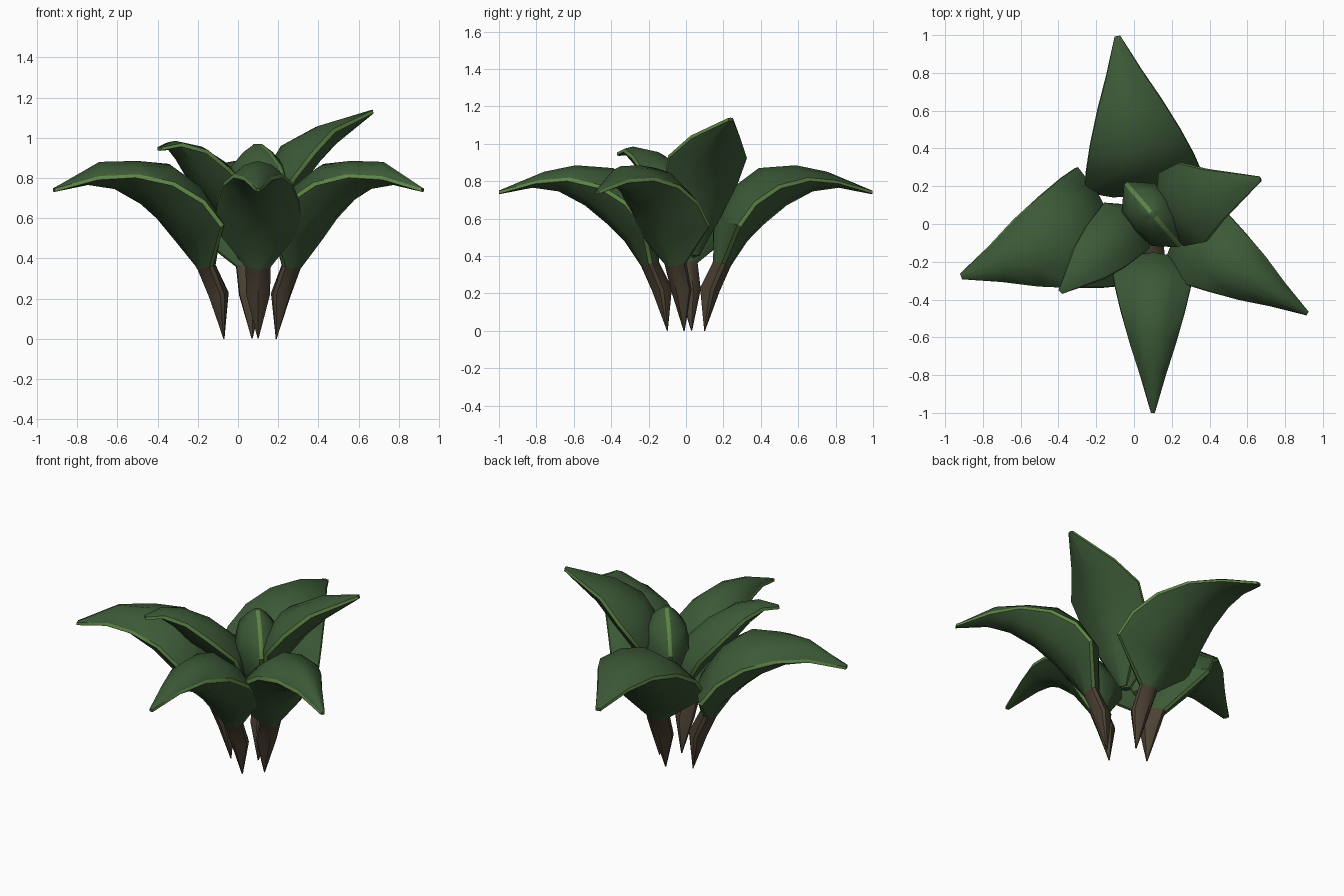
import bpy, bmesh
from math import cos, sin, radians
from mathutils import Vector

if "Cube" in bpy.data.objects:
    bpy.data.objects.remove(bpy.data.objects["Cube"])


def material(name, color):
    m = bpy.data.materials.new(name)
    m.diffuse_color = (*color, 1)
    m.use_nodes = True
    m.node_tree.nodes["Principled BSDF"].inputs["Base Color"].default_value = m.diffuse_color
    return m


GREEN = material("leaf_green", (0.045, 0.10, 0.038))
LIGHT = material("rim_green", (0.11, 0.23, 0.06))
BROWN = material("stalk_brown", (0.075, 0.055, 0.035))
MATS = [GREEN, LIGHT, BROWN]


def leaf(name, base, azimuth, stations, width, brown=0, edge=0.011, full=0.74, reach=1.0):
    """Thick lens-section leaf; station = top (r, z), rim (r, z), underside (r, z), width factor."""
    a = radians(azimuth)
    out = Vector((cos(a), sin(a), 0)) * reach
    side = Vector((-sin(a), cos(a), 0))
    origin = Vector((base[0], base[1], 0))
    bm = bmesh.new()
    rings = []
    for i, (tr, tz, rr, rz, br, bz, w) in enumerate(stations):
        top, rim, bot = Vector((tr, tz)), Vector((rr, rz)), Vector((br, bz))
        d = top - bot
        e = d.normalized() * min(edge, d.length * 0.4)
        w *= 0.21 if i <= brown and brown else width   # stalks share one width
        ring = [(rim + e, w), (rim.lerp(top, full), w * 0.55), (top, 0),
                (rim.lerp(top, full), -w * 0.55), (rim + e, -w),
                (rim - e, -w), (rim.lerp(bot, full), -w * 0.55), (bot, 0),
                (rim.lerp(bot, full), w * 0.55), (rim - e, w)]
        rings.append([bm.verts.new(origin + out * p.x + side * s + Vector((0, 0, p.y)))
                      for p, s in ring])
    for i in range(len(rings) - 1):
        for j in range(10):
            k = (j + 1) % 10
            f = bm.faces.new((rings[i][j], rings[i][k], rings[i + 1][k], rings[i + 1][j]))
            f.material_index = 2 if i < brown else (1 if j in (4, 9) else 0)
    bm.faces.new(rings[0])
    bm.faces.new(rings[-1])
    bmesh.ops.recalc_face_normals(bm, faces=bm.faces)
    me = bpy.data.meshes.new(name)
    bm.to_mesh(me)
    bm.free()
    for m in MATS:
        me.materials.append(m)
    ob = bpy.data.objects.new(name, me)
    bpy.context.collection.objects.link(ob)
    bpy.context.view_layer.objects.active = ob
    ob.select_set(True)
    bpy.ops.object.shade_smooth_by_angle(angle=radians(40))
    ob.select_set(False)


# Arching outer leaves on pointed stalks
STALK = [
    (-.003, .003, 0, 0, .003, .003, .01),
    (-.025, .23, .03, .22, .08, .21, .28),
    (.045, .37, .09, .36, .14, .345, .30),
]
BLADE = [
    (.05, .60, .13, .56, .23, .48, 1.04),
    (.17, .78, .22, .68, .32, .57, .97),
    (.29, .87, .36, .77, .44, .67, .81),
    (.49, .885, .53, .81, .58, .745, .58),
    (.66, .85, .70, .795, .72, .765, .32),
    (.90, .75, .90, .74, .90, .73, .05),
]
# Side leaves keep a flatter crown before the tip drops
FLAT = BLADE[:3] + [
    (.46, .885, .53, .81, .58, .745, .59),
    (.66, .88, .70, .80, .72, .765, .32),
    BLADE[5],
]
leaf("front_leaf", (.10, -.10), -90, STALK + BLADE, .21, 2)
leaf("back_leaf", (.07, .10), 100, STALK + BLADE, .30, 2, reach=1.01)
leaf("left_leaf", (-.07, .03), 200, STALK + FLAT, .32, 2)
leaf("right_leaf", (.19, -.01), -32.5, STALK + FLAT, .23, 2, reach=.96)

# Raised inner leaves
leaf("inner_right_leaf", (.12, .05), 19, [
    (-.02, .42, 0, .41, .02, .40, .1),
    (.00, .63, .07, .62, .12, .60, .55),
    (.02, .81, .09, .79, .18, .73, .93),
    (.12, .97, .20, .93, .28, .86, 1.0),
    (.30, 1.06, .33, 1.035, .39, .97, .63),
    (.58, 1.14, .58, 1.13, .585, 1.12, .06),
], .22)
leaf("inner_left_leaf", (.02, .05), 225, [
    (-.02, .41, 0, .40, .02, .39, .1),
    (-.02, .60, .04, .58, .10, .56, .65),
    (.02, .75, .09, .71, .18, .66, 1.0),
    (.18, .89, .24, .84, .32, .77, .88),
    (.34, .965, .36, .93, .42, .88, .68),
    (.47, .985, .48, .965, .50, .94, .35),
    (.58, .955, .58, .945, .58, .935, .08),
], .17)

# Upright centre leaf
leaf("centre_leaf", (.10, .05), 41, [
    (-.02, .40, 0, .40, .02, .40, .1),
    (-.09, .60, 0, .60, .09, .60, .65),
    (-.13, .76, 0, .76, .13, .76, 1.0),
    (-.11, .86, 0, .86, .11, .86, .75),
    (-.06, .93, 0, .93, .06, .93, .4),
    (-.015, .97, 0, .97, .015, .97, .08),
], .22, full=0.88)
